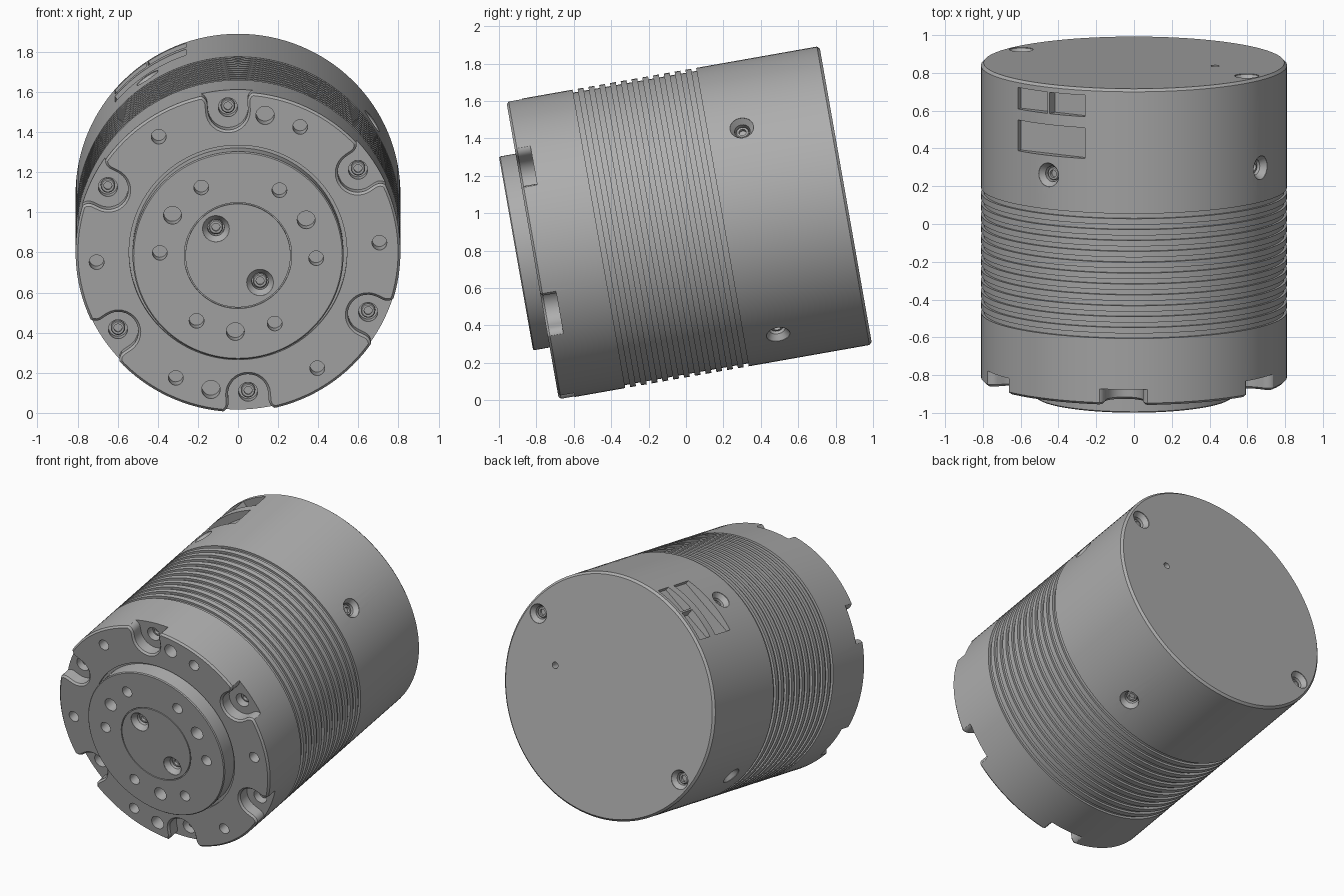
import bpy, bmesh, math
from mathutils import Matrix, Vector

cube = bpy.data.objects.get("Cube")
if cube:
    bpy.data.objects.remove(cube)

# Working frame: local z is the motor axis pointing out of the front face
R, LENGTH, BOSS = 0.81, 1.70, 0.09
TILT = math.radians(100)
PLACE = Matrix.Translation((0, -0.82, 0.80)) @ Matrix.Rotation(TILT, 4, 'X')
TURN = 34          # bolt pattern rotation in degrees

metal = bpy.data.materials.new("machined_grey")
metal.use_nodes = True
metal.diffuse_color = (0.42, 0.42, 0.42, 1)
metal.node_tree.nodes["Principled BSDF"].inputs["Base Color"].default_value = metal.diffuse_color


def make(name, bm):
    bmesh.ops.recalc_face_normals(bm, faces=bm.faces)
    mesh = bpy.data.meshes.new(name)
    bm.to_mesh(mesh)
    bm.free()
    mesh.materials.append(metal)
    obj = bpy.data.objects.new(name, mesh)
    bpy.context.collection.objects.link(obj)
    obj.matrix_world = PLACE
    return obj


def revolve(bm, profile, segments, mat=Matrix()):
    """Solid of revolution from (radius, height) points starting and ending on the axis."""
    rings = []
    for r, h in profile:
        count = segments if r > 0 else 1
        rings.append([bm.verts.new(mat @ Vector((r * math.cos(k * math.tau / segments),
                                                 r * math.sin(k * math.tau / segments), h)))
                      for k in range(count)])
    for a, b in zip(rings, rings[1:]):
        for k in range(segments):
            j = (k + 1) % segments
            quad = [a[k % len(a)], a[j % len(a)], b[j % len(b)], b[k % len(b)]]
            bm.faces.new(list(dict.fromkeys(quad)))


def polar(radius, degrees, height=0):
    a = math.radians(degrees)
    return Matrix.Translation((radius * math.cos(a), radius * math.sin(a), height))


def radial(degrees, height):
    """Frame on the barrel surface with z pointing outward and y along the motor axis."""
    return (Matrix.Rotation(math.radians(degrees - 90), 4, 'Z')
            @ Matrix.Translation((0, R, height)) @ Matrix.Rotation(math.radians(-90), 4, 'X'))


def bore(bm, mat, *steps):
    """Stepped hole cutter from (radius, depth) steps."""
    top = steps[0][0]
    profile = [(0, 0.03), (top, 0.03)] + [(r, -d) for r, d in steps] + [(0, -steps[-1][1])]
    revolve(bm, profile, 24, mat)


def cut(obj, bm):
    cutter = make("cutter", bm)
    cutter.hide_render = True
    mod = obj.modifiers.new("cut", 'BOOLEAN')
    mod.operation, mod.solver, mod.object = 'DIFFERENCE', 'EXACT', cutter
    select(obj)
    bpy.ops.object.modifier_apply(modifier=mod.name)
    bpy.data.objects.remove(cutter)


def select(obj):
    bpy.ops.object.select_all(action='DESELECT')
    obj.select_set(True)
    bpy.context.view_layer.objects.active = obj


def smooth(obj):
    select(obj)
    bpy.ops.object.shade_smooth_by_angle(angle=math.radians(28))


def notch_outline(d):
    """U shape opening outward with flared mouth, grown by d."""
    right = []
    for k in range(9):
        a = math.radians(-90 + k * 11.25)
        right.append(((0.1 + d) * math.cos(a), 0.72 + (0.1 + d) * math.sin(a)))
    for k in range(7):
        a = math.radians(180 - k * 15)
        right.append((0.15 + (0.05 - d) * math.cos(a), 0.755 + (0.05 - d) * math.sin(a)))
    right += [(0.25, 0.805 - d), (0.25, 0.95)]
    return right + [(-x, y) for x, y in reversed(right[1:])]


def notch(bm, degrees):
    rot = Matrix.Rotation(math.radians(degrees - 90), 4, 'Z')
    rings = [[bm.verts.new(rot @ Vector((x, y, h))) for x, y in notch_outline(d)]
             for h, d in ((-0.085, 0), (-0.012, 0), (0.012, 0.024))]
    for a, b in zip(rings, rings[1:]):
        n = len(a)
        for k in range(n):
            bm.faces.new((a[k], a[(k + 1) % n], b[(k + 1) % n], b[k]))
    bm.faces.new(rings[0])
    bm.faces.new(rings[-1])


def box(bm, mat, x0, x1, y0, y1, z0, z1):
    shape = (Matrix.Translation(((x0 + x1) / 2, (y0 + y1) / 2, (z0 + z1) / 2))
             @ Matrix.Diagonal((x1 - x0, y1 - y0, z1 - z0, 1)))
    bmesh.ops.create_cube(bm, size=1, matrix=mat @ shape)


# Housing: chamfered barrel with cooling grooves and a ring channel around the flange
bm = bmesh.new()
profile = [(0, -0.02), (0.543, -0.02), (0.543, 0), (R - 0.012, 0), (R, -0.012)]
for i in range(12):
    s = 0.36 + i * 0.0585
    profile += [(R, -s), (R - 0.016, -s), (R - 0.016, -s - 0.027), (R, -s - 0.027)]
profile += [(R, -LENGTH + 0.014), (R - 0.014, -LENGTH), (0, -LENGTH)]
revolve(bm, profile, 128)
housing = make("housing", bm)

# Rim notches and connector pockets
bm = bmesh.new()
for k in range(6):
    notch(bm, TURN + 60 * k)
port = radial(TURN + 90, 0)
to_back = (port.inverted().to_3x3() @ Vector((0, 0, -1))).y   # sign of the rearward direction
for x0, x1, s0, s1 in ((-0.213, 0.213, 1.32, 1.485), (-0.213, -0.006, 1.545, 1.66),
                       (0.006, 0.213, 1.545, 1.66)):
    ends = sorted((s0 * to_back, s1 * to_back))
    box(bm, port, x0, x1, *ends, -0.055, 0.1)
cut(housing, bm)

# Bolt holes in the front rim, the notches, the barrel and the rear face
bm = bmesh.new()
rear = Matrix.Translation((0, 0, -LENGTH)) @ Matrix.Rotation(math.pi, 4, 'X')
screw_spots = []
for k in range(6):
    bore(bm, polar(0.707, 4 + 60 * k), (0.037, 0.1))
    spot = polar(0.722, TURN + 60 * k, -0.085)
    bore(bm, spot, (0.048, 0.07))
    screw_spots.append(spot @ Matrix.Translation((0, 0, -0.035)))
for angle in (79, 259):
    bore(bm, polar(0.707, angle), (0.046, 0.1))
side_spots = [radial(TURN + 90 * k, -1.215) for k in range(4)]
rear_spots = [rear @ polar(0.72, -a) for a in (TURN, TURN + 180)]
for spot in side_spots + rear_spots:
    bore(bm, spot, (0.064, 0.004), (0.042, 0.035), (0.042, 0.08))
    screw_spots.append(spot @ Matrix.Translation((0, 0, -0.045)))
bore(bm, rear @ Matrix.Translation((0.43, -0.10, 0)), (0.022, 0.06))
cut(housing, bm)
smooth(housing)

# Output flange with centre cap groove and bolt circle
bm = bmesh.new()
revolve(bm, [(0, BOSS), (0.262, BOSS), (0.262, BOSS - 0.01), (0.268, BOSS - 0.01), (0.268, BOSS),
             (0.52, BOSS), (0.526, BOSS - 0.006), (0.526, -0.03), (0, -0.03)], 128)
flange = make("output_flange", bm)
bm = bmesh.new()
for k in range(6):
    bore(bm, polar(0.39, -2 + 60 * k, BOSS), (0.037, 0.085))
for k in range(3):
    bore(bm, polar(0.385, 28 + 120 * k, BOSS), (0.045, 0.085))
for angle in (129, 309):
    spot = polar(0.175, angle, BOSS)
    bore(bm, spot, (0.067, 0.002), (0.042, 0.035), (0.042, 0.08))
    screw_spots.append(spot @ Matrix.Translation((0, 0, -0.045)))
cut(flange, bm)
smooth(flange)

# Socket screws sunk in the bolt holes
bm = bmesh.new()
for spot in screw_spots:
    revolve(bm, [(0, -0.03), (0.036, -0.03), (0.036, -0.005), (0.031, 0),
                 (0.02, 0), (0.02, -0.018), (0, -0.018)], 18, spot)
smooth(make("socket_screws", bm))
